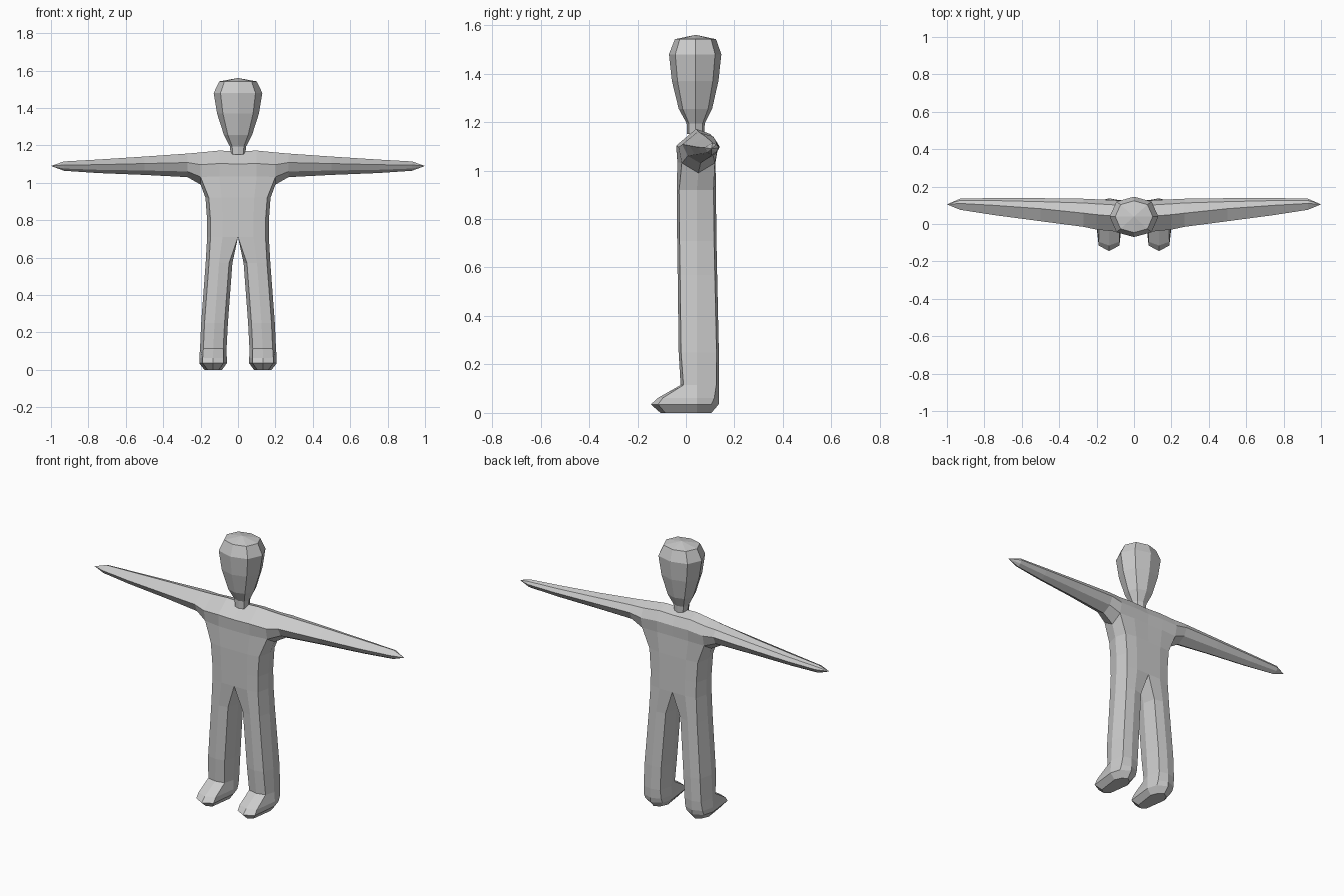
import bpy, bmesh

if "Cube" in bpy.data.objects:
    bpy.data.objects.remove(bpy.data.objects["Cube"])

grey = bpy.data.materials.new("plain grey")
grey.diffuse_color = (0.6, 0.6, 0.6, 1)
grey.use_nodes = True
grey.node_tree.nodes["Principled BSDF"].inputs["Base Color"].default_value = grey.diffuse_color


def loft(bm, rings, skip=lambda r, i: False):
    """Skin closed rings of points; returns the rings of vertices."""
    vs = [[bm.verts.new(p) for p in ring] for ring in rings]
    n = len(rings[0])
    for r in range(len(vs) - 1):
        for i in range(n):
            if not skip(r, i):
                j = (i + 1) % n
                bm.faces.new((vs[r][i], vs[r][j], vs[r + 1][j], vs[r + 1][i]))
    return vs


def fan(bm, ring, tip):
    """Close a ring to a point."""
    t = bm.verts.new(tip)
    for i in range(len(ring)):
        bm.faces.new((ring[i], ring[(i + 1) % len(ring)], t))


def finish(bm, name):
    bmesh.ops.remove_doubles(bm, verts=bm.verts, dist=0.0005)
    bmesh.ops.dissolve_degenerate(bm, edges=bm.edges, dist=0.0005)
    bmesh.ops.recalc_face_normals(bm, faces=bm.faces)
    me = bpy.data.meshes.new(name)
    bm.to_mesh(me)
    bm.free()
    me.materials.append(grey)
    ob = bpy.data.objects.new(name, me)
    bpy.context.collection.objects.link(ob)
    return ob


# Arm sections: x, front y, back y, bottom z, top z, ridge y, lower corner inset
arm_rows = [
    (0.00, -0.040, 0.125, 0.99, 1.168, 0.040, 0.03),
    (0.10, -0.040, 0.127, 0.99, 1.172, 0.042, 0.03),
    (0.20, -0.030, 0.132, 0.99, 1.162, 0.050, 0.08),
    (0.27, -0.015, 0.135, 1.030, 1.156, 0.058, 0.15),
    (0.50, 0.015, 0.138, 1.042, 1.140, 0.082, 0.18),
    (0.75, 0.048, 0.139, 1.052, 1.124, 0.100, 0.18),
    (0.93, 0.076, 0.135, 1.064, 1.114, 0.110, 0.18),
]


def arm_ring(x, y0, y1, z0, z1, yt, f):
    w, h = y1 - y0, z1 - z0
    return [(x, yt, z1), (x, y0, z0 + 0.62 * h), (x, y0 + f * w, z0 + 0.24 * h),
            (x, (y0 + y1) / 2, z0), (x, y1 - f * w, z0 + 0.24 * h),
            (x, y1, z0 + 0.6 * h), (x, y1 - 0.15 * w, z0 + 0.88 * h)]


arms = [arm_ring(*row) for row in arm_rows]

# Leg and torso sections: z, inner x, outer x, front y, back y, corner depth
leg_rows = [
    (0.005, 0.085, 0.180, -0.105, 0.105, 0.020),
    (0.035, 0.060, 0.207, -0.145, 0.135, 0.030),
    (0.062, 0.060, 0.207, -0.115, 0.137, 0.020),
    (0.115, 0.061, 0.203, -0.022, 0.137, 0.012),
    (0.25, 0.054, 0.197, -0.030, 0.136, 0.010),
    (0.57, 0.030, 0.173, -0.034, 0.129, 0.010),
    (0.71, 0.000, 0.165, -0.036, 0.126, 0.010),
    (0.80, 0.000, 0.165, -0.037, 0.125, 0.010),
    (0.92, 0.000, 0.174, -0.038, 0.124, 0.010),
]


def leg_ring(z, xi, xo, y0, y1, c):
    e = 0.018 if xi else 0
    xm, ym = (xi + xo) / 2, 0.045
    return [(xi + e, y0 + c * (xi > 0), z), (xm, y0, z), (xo - 0.018, y0 + c, z),
            (xo, ym, z), (xo - 0.018, y1 - c, z), (xm, y1, z),
            (xi + e, y1 - c * (xi > 0), z), (xi, ym, z)]


legs = [leg_ring(*row) for row in leg_rows]
# Chest ring shares its points with the shoulder sections
legs.append([arms[0][2], arms[1][2], arms[2][2], arms[2][3],
             arms[2][4], arms[1][4], arms[0][4], (0, 0.045, 1.03)])

# Body half: leg and torso, then shoulder and arm, mirrored across x
bm = bmesh.new()
leg = loft(bm, legs, lambda r, i: r >= 6 and i in (6, 7))
bm.faces.new(leg[0])
arm = loft(bm, arms, lambda r, i: r < 2 and i in (2, 3))
fan(bm, arm[-1], (1.0, 0.105, 1.09))
half = bm.verts[:] + bm.edges[:] + bm.faces[:]
copy = bmesh.ops.duplicate(bm, geom=half)["geom"]
for v in copy:
    if isinstance(v, bmesh.types.BMVert):
        v.co.x = -v.co.x
body = finish(bm, "body")

# Head sections: z, half width, front y, back y
head_rows = [
    (1.150, 0.038, 0.005, 0.075),
    (1.195, 0.044, 0.003, 0.078),
    (1.255, 0.075, -0.030, 0.108),
    (1.370, 0.112, -0.058, 0.134),
    (1.480, 0.130, -0.070, 0.146),
    (1.542, 0.100, -0.046, 0.124),
]


def head_ring(z, w, y0, y1):
    c = 0.12 * (y1 - y0)
    return [(0, y0, z), (0.72 * w, y0 + c, z), (w, 0.04, z), (0.72 * w, y1 - c, z),
            (0, y1, z), (-0.72 * w, y1 - c, z), (-w, 0.04, z), (-0.72 * w, y0 + c, z)]


bm = bmesh.new()
head = loft(bm, [head_ring(*row) for row in head_rows])
fan(bm, head[-1], (0, 0.04, 1.56))
finish(bm, "head")

# Stand the figure exactly on the ground
for ob in bpy.context.collection.objects:
    for v in ob.data.vertices:
        if v.co.z < 0.01:
            v.co.z = 0.0
